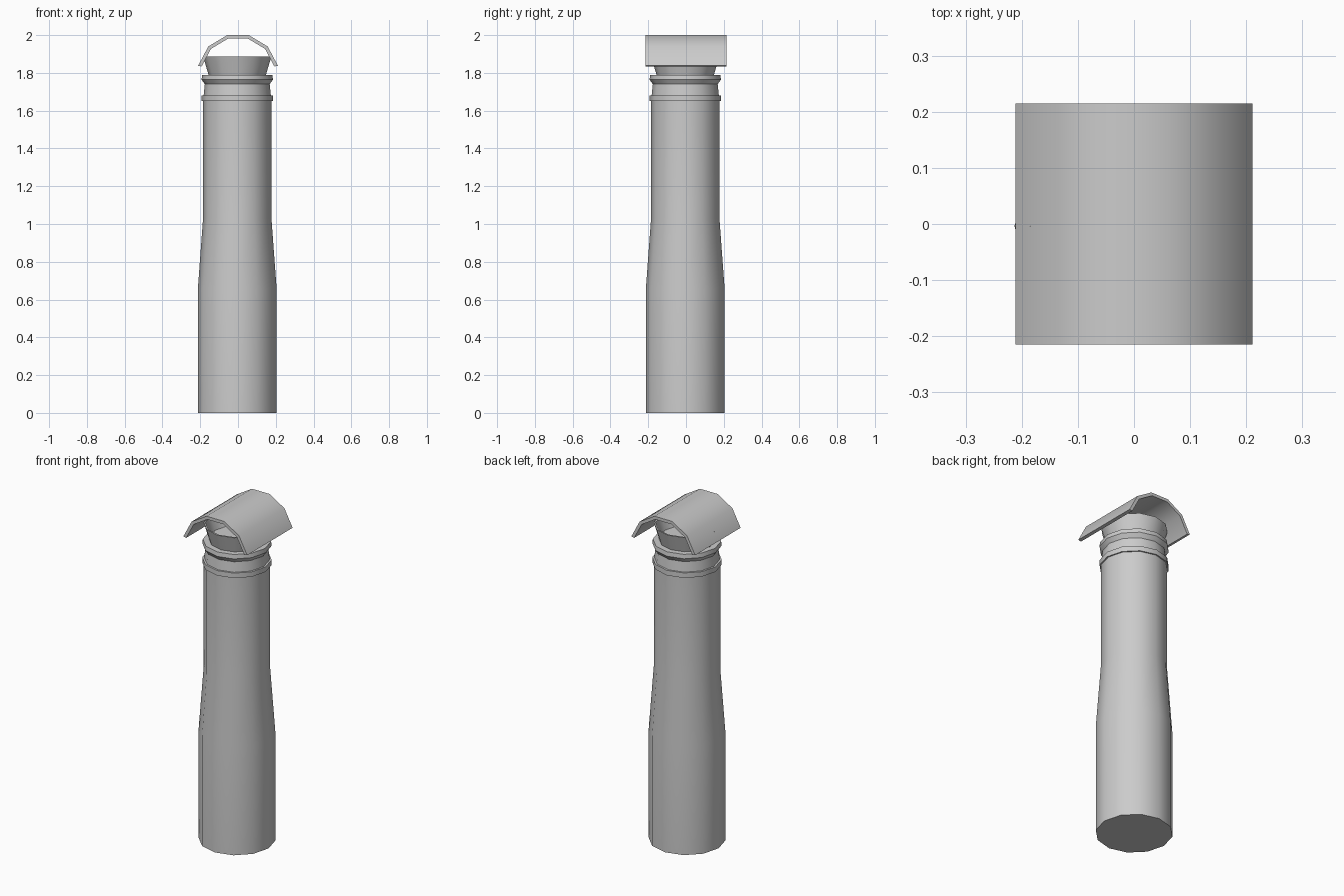
import bpy, bmesh, math

if "Cube" in bpy.data.objects:
    bpy.data.objects.remove(bpy.data.objects["Cube"])

def finish(name, bm, angle):
    bmesh.ops.recalc_face_normals(bm, faces=bm.faces)
    me = bpy.data.meshes.new(name)
    bm.to_mesh(me)
    bm.free()
    ob = bpy.data.objects.new(name, me)
    bpy.context.collection.objects.link(ob)
    bpy.ops.object.select_all(action='DESELECT')
    bpy.context.view_layer.objects.active = ob
    ob.select_set(True)
    bpy.ops.object.shade_smooth_by_angle(angle=math.radians(angle))
    return ob

def lathe(name, profile, sides, cx, cy, angle):
    """Revolve (radius, z) points and cap both ends."""
    bm = bmesh.new()
    rings = []
    for r, z in profile:
        rings.append([bm.verts.new((cx + r * math.cos(2 * math.pi * i / sides),
                                    cy + r * math.sin(2 * math.pi * i / sides), z))
                      for i in range(sides)])
    for a, b in zip(rings, rings[1:]):
        for i in range(sides):
            j = (i + 1) % sides
            bm.faces.new((a[i], a[j], b[j], b[i]))
    bm.faces.new(rings[0])
    bm.faces.new(rings[-1])
    return finish(name, bm, angle)

# Chimney pipe: shaft, collar ring, flange, flared mouth and shallow bowl
pipe = [(0.209, 0), (0.209, 0.65), (0.181, 1.03), (0.181, 1.65),
        (0.189, 1.65), (0.189, 1.68), (0.178, 1.68), (0.172, 1.74),
        (0.189, 1.765), (0.186, 1.79), (0.152, 1.79), (0.181, 1.888),
        (0.172, 1.888), (0.145, 1.81)]
lathe("chimney_pipe", pipe, 12, -0.004, -0.004, 33)

# Rain cover: five-segment arched plate running front to back
bm = bmesh.new()
R, T, CZ, N = 0.2165, 0.019, 1.791, 5
angles = [math.radians(-77.5 + 31 * i) for i in range(N + 1)]
outline = [(R * math.sin(a), CZ + R * math.cos(a)) for a in angles]
outline += [((R - T) * math.sin(a), CZ + (R - T) * math.cos(a)) for a in reversed(angles)]
front = [bm.verts.new((x, -0.215, z)) for x, z in outline]
back = [bm.verts.new((x, 0.215, z)) for x, z in outline]
M = len(outline)
for i in range(M):
    j = (i + 1) % M
    bm.faces.new((front[i], front[j], back[j], back[i]))
for i in range(N):
    k = M - 1 - i
    for s in (front, back):
        bm.faces.new((s[i], s[i + 1], s[k - 1], s[k]))
finish("rain_cover", bm, 40)
